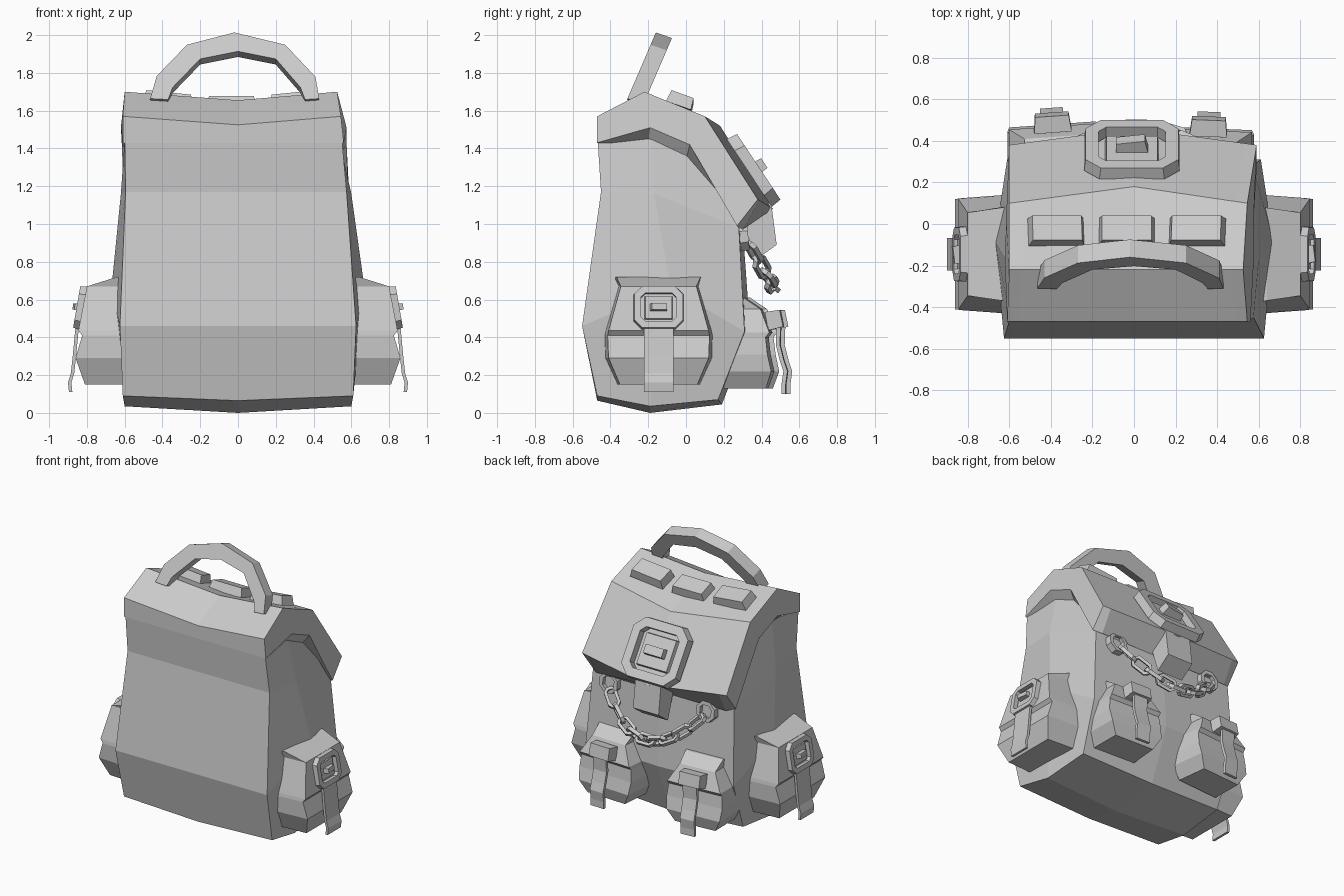
import bpy, bmesh, math
from mathutils import Matrix, Vector

old = bpy.data.objects.get("Cube")
if old:
    bpy.data.objects.remove(old, do_unlink=True)

grey = bpy.data.materials.new("canvas_grey")
grey.use_nodes = True
grey.diffuse_color = (0.6, 0.6, 0.6, 1)
grey.node_tree.nodes["Principled BSDF"].inputs["Base Color"].default_value = (0.6, 0.6, 0.6, 1)


def loft(name, rings, M=None, cyclic=False, cap_start=True, cap_end=True, extra=None):
    """Skin a list of closed rings; optionally loop round or cap the ends."""
    bm = bmesh.new()
    vs = [[bm.verts.new(p) for p in r] for r in rings]
    n = len(vs[0])
    for a in range(len(vs) if cyclic else len(vs) - 1):
        r0, r1 = vs[a], vs[(a + 1) % len(vs)]
        for i in range(n):
            j = (i + 1) % n
            bm.faces.new((r0[i], r0[j], r1[j], r1[i]))
    if not cyclic:
        if cap_start:
            bm.faces.new(vs[0])
        if cap_end:
            bm.faces.new(vs[-1])
    if extra:
        extra(bm, vs)
    bmesh.ops.recalc_face_normals(bm, faces=bm.faces)
    me = bpy.data.meshes.new(name)
    bm.to_mesh(me)
    bm.free()
    me.materials.append(grey)
    ob = bpy.data.objects.new(name, me)
    bpy.context.collection.objects.link(ob)
    if M:
        ob.matrix_world = M
    return ob


def axes(loc, u, n):
    """Matrix with local x along u and local z along n."""
    u, n = Vector(u).normalized(), Vector(n).normalized()
    v = n.cross(u).normalized()
    n = u.cross(v)
    M = Matrix((u, v, n)).transposed().to_4x4()
    M.translation = loc
    return M


def octagon(w, h, c, z):
    a, b = w / 2, h / 2
    return [(a, b - c, z), (a - c, b, z), (c - a, b, z), (-a, b - c, z),
            (-a, c - b, z), (c - a, -b, z), (a - c, -b, z), (a, c - b, z)]


def frame(name, M, w, h, c, band, t):
    iw, ih, ic = w - 2 * band, h - 2 * band, c * 0.5
    loft(name, [octagon(w, h, c, 0), octagon(w * .97, h * .97, c, t),
                octagon(iw, ih, ic, t), octagon(iw, ih, ic, 0)], M, cyclic=True)


def block(name, M, w, h, t, taper=1.0, base=0.0):
    def ring(k, z):
        a, b = w / 2 * k, h / 2 * k
        return [(-a, -b, z), (a, -b, z), (a, b, z), (-a, b, z)]
    return loft(name, [ring(1, base), ring(taper, t)], M)


def strap(name, path, hw, t, M=None):
    loft(name, [[(-hw, y, z), (hw, y, z), (hw, y - t, z), (-hw, y - t, z)] for y, z in path], M)


def pocket(name, rows, base, M):
    loft(name, [[(-w, base, z), (-w * .93, y, z), (w * .93, y, z), (w, base, z)]
                for z, w, y in rows], M)


def buckle(name, M, w, h):
    frame(name + "_frame", M, w, h, w * .16, w * .15, w * .13)
    block(name + "_plate", M, w * .56, h * .54, w * .07, .95)
    P = M @ Matrix.Translation((0, 0, w * .05))
    block(name + "_prong", P @ Matrix.Rotation(.12, 4, 'Y'), w * .34, h * .16, w * .14, .9)


# Main body: horizontal rings of eight points with a bulging side ridge
def body_ring(zf, yf, xf, zm, ym, xm, zb, yb, xb, dz, bulge, shift=0.0):
    return [(-xf, yf, zf), (0, yf, zf + dz), (xf - shift, yf, zf),
            (xm - shift, ym, zm), (xb - shift, yb, zb), (0, yb + bulge, zb + dz),
            (-xb, yb, zb), (-xm, ym, zm)]


def bottom(bm, vs):
    r = vs[0]
    c = bm.verts.new((0, -.19, 0))
    for q in ((0, 1, 7), (1, 2, 3), (3, 4, 5), (5, 6, 7)):
        if q[0] == 0:
            bm.faces.new((r[0], r[1], c, r[7]))
        elif q[0] == 1:
            bm.faces.new((r[1], r[2], r[3], c))
        elif q[0] == 3:
            bm.faces.new((c, r[3], r[4], r[5]))
        else:
            bm.faces.new((r[7], c, r[5], r[6]))


loft("bag_body", [
    body_ring(.09, -.47, .61, .035, -.19, .6, .07, .17, .59, -.025, .02),
    body_ring(.46, -.55, .625, .66, -.08, .67, .43, .31, .61, 0, .03),
    body_ring(1.17, -.45, .595, 1.16, -.17, .62, .98, .28, .59, 0, .02, .02),
    body_ring(1.45, -.468, .6, 1.47, -.18, .58, 1.4, .03, .57, 0, .02, .05),
], cap_start=False, extra=bottom)

# Lid: cross-sections from side to side, with a sloping underside rim
side = [(-.47, 1.57), (-.22, 1.70), (.1, 1.57), (.38, 1.13),
        (.27, .99), (.02, 1.42), (-.19, 1.51), (-.472, 1.43)]
middle = [(-.47, 1.525), (-.22, 1.655), (.18, 1.52), (.46, 1.08),
          (.3, .97), (0, 1.34), (-.2, 1.43), (-.472, 1.43)]
edge_left = [.61, .6, .6, .6, .6, .615, .62, .61]
edge_right = [.545, .525, .545, .59, .59, .575, .575, .56]


def lid_ring(sign, edge, k):
    pts = []
    for i in range(8):
        f = k if i < 4 else (1 if k else 0)
        (y0, z0), (y1, z1) = side[i], middle[i]
        pts.append((sign * edge[i] * (1 - k), y0 + (y1 - y0) * f, z0 + (z1 - z0) * f))
    return pts


loft("lid", [lid_ring(-1, edge_left, 0), lid_ring(-1, edge_left, .1), lid_ring(1, edge_left, 1),
             lid_ring(1, edge_right, .1), lid_ring(1, edge_right, 0)])

# Carry handle: tilted arch with a square section
outer = [(-.465, 1.65), (-.43, 1.77), (-.27, 1.935), (-.02, 2.0), (.25, 1.935), (.41, 1.765), (.43, 1.65)]
inner = [(-.37, 1.645), (-.345, 1.71), (-.2, 1.86), (0, 1.9), (.2, 1.86), (.33, 1.71), (.355, 1.645)]


def lean(x, z, d):
    return (x, -.27 + (z - 1.65) * .43 + d, z - d * .35)


loft("carry_handle", [[lean(*o, -.04), lean(*o, .045), lean(*i, .045), lean(*i, -.04)]
                      for o, i in zip(outer, inner)])

# Three raised pads on top of the lid
for i, x in enumerate((-.375, -.035, .305)):
    z = 1.595 if i == 1 else 1.615
    block(f"top_pad_{i + 1}", axes((x, -.04, z), (1, 0, .1 * (i - 1)), (0, .36, 1)), .27, .14, .065, .88)

# Large lid buckle and the tab hanging under it
buckle("lid_buckle", axes((-.01, .335, 1.27), (-1, 0, 0), (0, .83, .55)), .46, .43)
tab = [(.45, 1.12), (.48, .89), (.37, .81), (.3, 1.02)]
loft("lid_tab", [[(x, y, z) for y, z in tab] for x in (-.11, .1)])

# Side pockets with buckle and strap
side_rows = [(.15, .22, .81), (.29, .285, .86), (.41, .29, .825), (.435, .285, .845),
             (.67, .215, .8), (.72, .24, .64)]
for label, turn in (("left", -1), ("right", 1)):
    M = Matrix.Translation((0, -.145, 0)) @ Matrix.Rotation(turn * math.pi / 2, 4, 'Z')
    pocket(label + "_side_pocket", side_rows, .55, M)
    buckle(label + "_side_buckle", M @ axes((0, .82, .555), (-1, 0, 0), (0, .98, .17)), .265, .23)
    strap(label + "_side_strap", [(.86, .46), (.875, .3), (.885, .21), (.9, .16), (.895, .11)], .078, .018, M)

# Back pockets with clasp and hanging strap
back_rows = [(.13, .17, .43), (.22, .225, .46), (.31, .235, .44), (.4, .225, .43), (.425, .225, .45),
             (.55, .15, .4), (.61, .16, .31)]
for label, x, y, turn in (("left", .34, 0, -.04), ("right", -.36, .02, .07)):
    M = Matrix.Translation((x, y, 0)) @ Matrix.Rotation(turn, 4, 'Z')
    pocket(label + "_back_pocket", back_rows, .2, M)
    block(label + "_back_clasp", M @ axes((0, .43, .485), (-1, 0, 0), (0, .97, .2)), .18, .1, .08, .9)
    strap(label + "_back_strap", [(.505, .51), (.5, .36), (.52, .28), (.54, .22), (.53, .15), (.53, .1)],
          .055, .022, M)

# Chain hung between two eyelets
for label, x in (("left", .41), ("right", -.39)):
    M = axes((x, .285, .93), (-1, 0, 0), (0, 1, .1))
    frame(label + "_eyelet", M, .15, .15, .044, .03, .045)
    block(label + "_eyelet_core", M, .09, .09, .015)


def sag(t):
    s = 4 * t * (1 - t)
    return Vector((.4 - .78 * t, .33 + .13 * s, .9 - .23 * s))


links = 9
for i in range(links):
    t = (i + .5) / links
    tangent = (sag(t + .01) - sag(t - .01)).normalized()
    normal = Matrix.Rotation(.85 if i % 2 else -.6, 3, tangent) @ Vector((0, 1, .3))
    M = axes(sag(t), tangent, normal) @ Matrix.Translation((0, 0, -.012))
    frame(f"chain_link_{i + 1}", M, .155, .09, .025, .022, .026)
